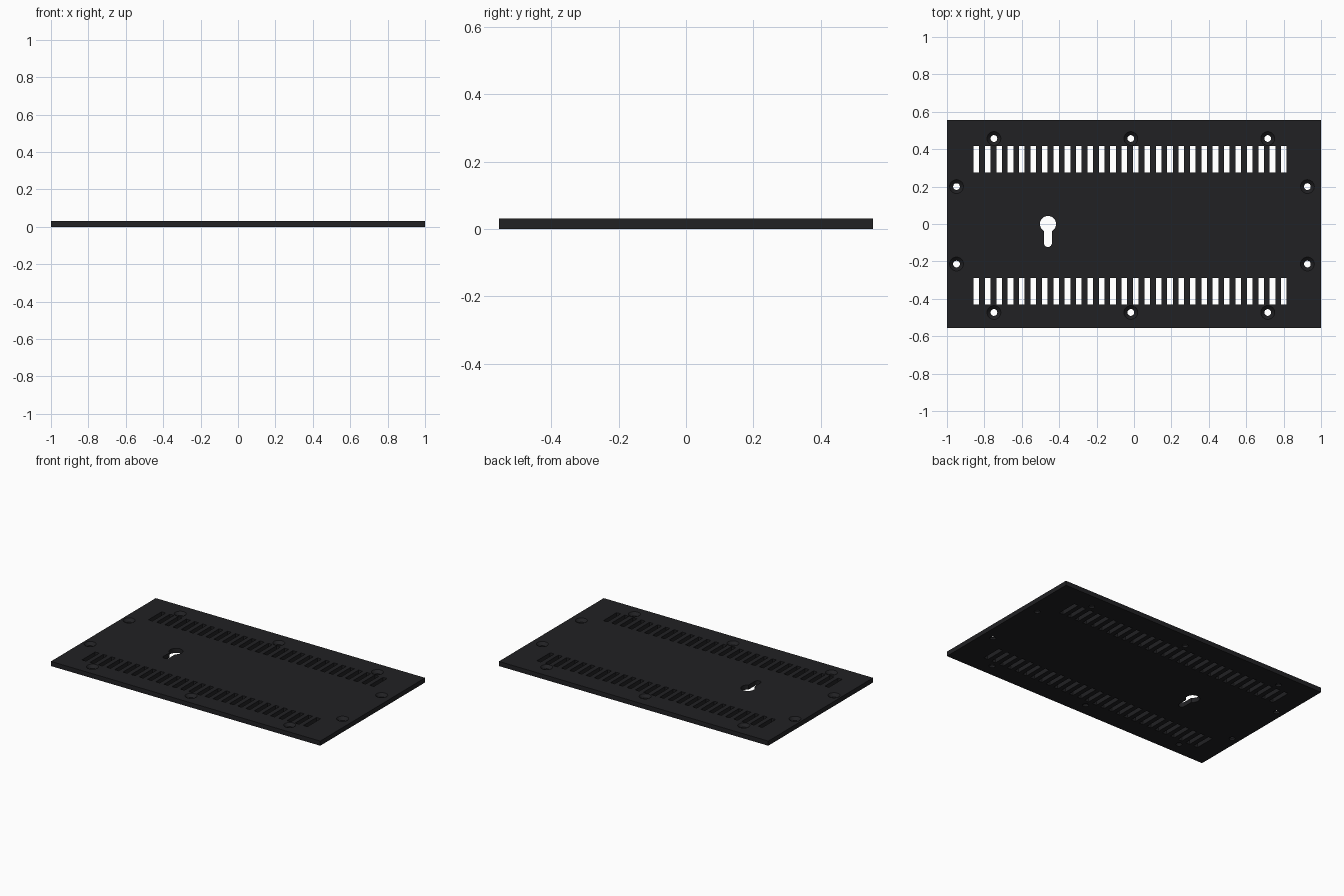
import bpy, bmesh, math

if "Cube" in bpy.data.objects:
    bpy.data.objects.remove(bpy.data.objects["Cube"])

THICK = 0.031
LOW, HIGH = -0.02, THICK + 0.02


def circle(cx, cy, r, n=32, start=0.0, sweep=2 * math.pi):
    closed = abs(sweep - 2 * math.pi) < 1e-6
    div = n if closed else n - 1
    return [(cx + r * math.cos(start + sweep * i / div),
             cy + r * math.sin(start + sweep * i / div)) for i in range(n)]


def loft(bm, sections):
    """Closed solid through (outline, z) sections with equal point counts."""
    rings = [[bm.verts.new((x, y, z)) for x, y in pts] for pts, z in sections]
    n = len(rings[0])
    bm.faces.new(rings[0][::-1])
    bm.faces.new(rings[-1])
    for a, b in zip(rings, rings[1:]):
        for i in range(n):
            j = (i + 1) % n
            bm.faces.new((a[i], a[j], b[j], b[i]))


def rect(x0, x1, y0, y1):
    return [(x0, y0), (x1, y0), (x1, y1), (x0, y1)]


def make_object(name, bm):
    mesh = bpy.data.meshes.new(name)
    bm.to_mesh(mesh)
    bm.free()
    obj = bpy.data.objects.new(name, mesh)
    bpy.context.collection.objects.link(obj)
    return obj


# Flat cover plate
bm = bmesh.new()
loft(bm, [(rect(-1, 1, -0.556, 0.556), 0), (rect(-1, 1, -0.556, 0.556), THICK)])
plate = make_object("vented_cover_plate", bm)

cut = bmesh.new()

# Two rows of vent slots
for y0, y1 in ((0.275, 0.416), (-0.430, -0.290)):
    for i in range(28):
        x = -0.843 + i * 0.0609
        slot = rect(x - 0.015, x + 0.015, y0, y1)
        loft(cut, [(slot, LOW), (slot, HIGH)])

# Countersunk screw holes
holes = [(x, y) for x in (-0.749, -0.017, 0.715) for y in (0.457, -0.473)]
holes += [(x, y) for x in (-0.949, 0.927) for y in (0.200, -0.214)]
for x, y in holes:
    small, big = circle(x, y, 0.018), circle(x, y, 0.037)
    loft(cut, [(small, LOW), (small, 0.012), (big, THICK), (big, HIGH)])

# Keyhole hanging slot
cx, r, w = -0.46, 0.043, 0.021
a = math.asin(w / r)
key = circle(cx, 0, r, 40, -math.pi / 2 + a, 2 * math.pi - 2 * a)
key += circle(cx, -0.102, w, 16, math.pi, math.pi)
loft(cut, [(key, LOW), (key, HIGH)])

bmesh.ops.recalc_face_normals(cut, faces=cut.faces[:])
cutter = make_object("opening_cutter", cut)
cutter.hide_render = True

# Cut every opening through the plate
mod = plate.modifiers.new("openings", 'BOOLEAN')
mod.operation = 'DIFFERENCE'
mod.solver = 'EXACT'
mod.object = cutter
bpy.context.view_layer.objects.active = plate
plate.select_set(True)
bpy.ops.object.modifier_apply(modifier=mod.name)
bpy.data.objects.remove(cutter)
bpy.ops.object.shade_smooth_by_angle(angle=math.radians(30))

# Black finish
mat = bpy.data.materials.new("black_finish")
mat.diffuse_color = (0.015, 0.015, 0.017, 1)
mat.use_nodes = True
mat.node_tree.nodes["Principled BSDF"].inputs["Base Color"].default_value = mat.diffuse_color
plate.data.materials.clear()
plate.data.materials.append(mat)
